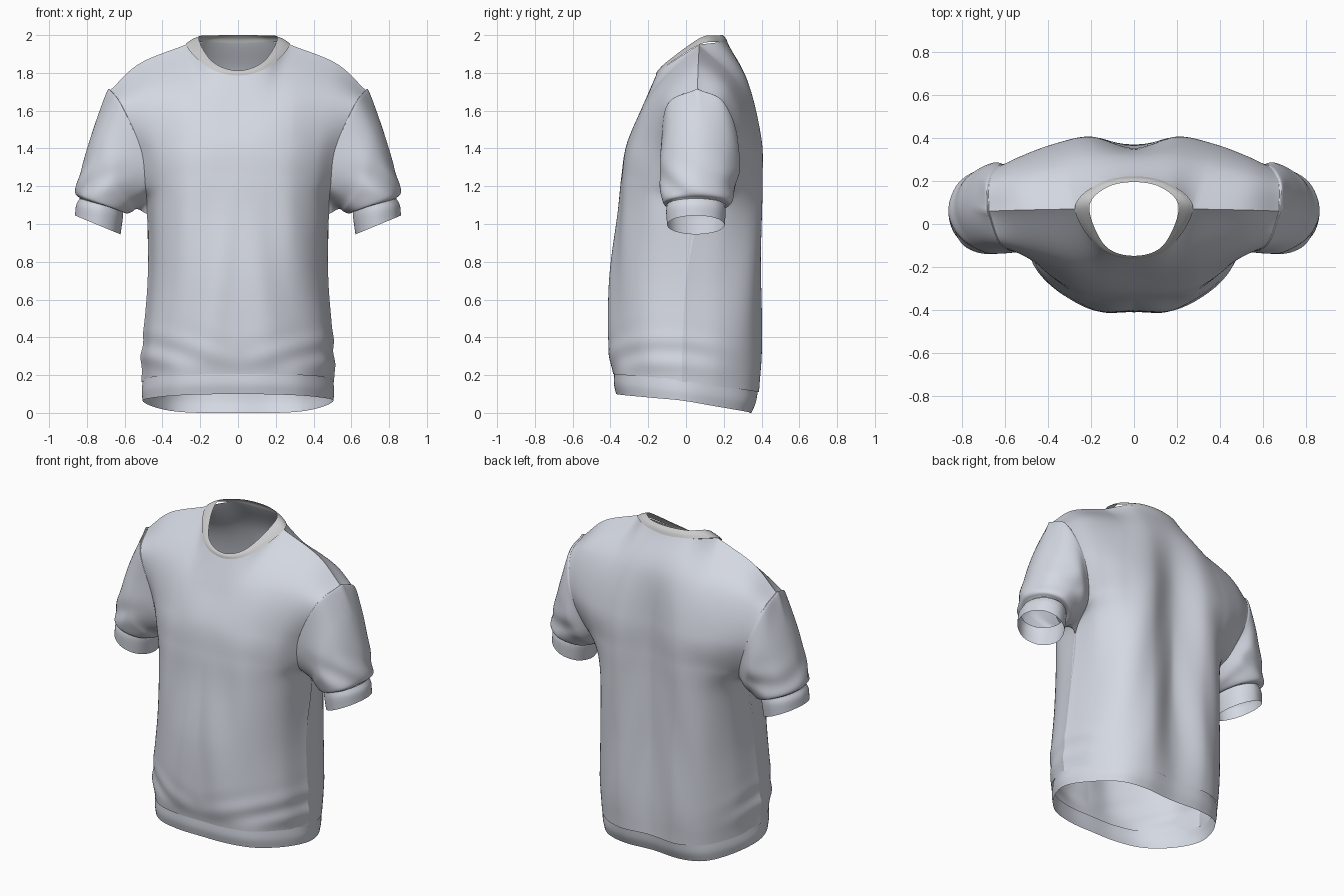
import bpy, bmesh, math
from mathutils import Vector

if "Cube" in bpy.data.objects:
    bpy.data.objects.remove(bpy.data.objects["Cube"])


def material(name, rgb):
    mat = bpy.data.materials.new(name)
    mat.diffuse_color = (*rgb, 1)
    mat.use_nodes = True
    mat.node_tree.nodes["Principled BSDF"].inputs["Base Color"].default_value = mat.diffuse_color
    return mat


CLOTH = material("cloth_blue_grey", (.66, .69, .76))
LIGHT = material("collar_light", (.9, .9, .88))


def catmull(pts, n, closed=False):
    """n+1 (open) or n (closed) samples of a smooth curve through pts."""
    pts = [Vector(p) for p in pts]
    m = len(pts)
    spans = m if closed else m - 1
    out = []
    for k in range(n if closed else n + 1):
        i = min(k * spans // n, spans - 1)
        t = k * spans / n - i
        if closed:
            a, b, c, d = (pts[(i + j) % m] for j in (-1, 0, 1, 2))
        else:
            b, c = pts[i], pts[i + 1]
            a = pts[i - 1] if i else b * 2 - c
            d = pts[i + 2] if i + 2 < m else c * 2 - b
        out.append(0.5 * (b * 2 + (c - a) * t + (a * 2 - b * 5 + c * 4 - d) * t * t
                          + (b * 3 - a - c * 3 + d) * t ** 3))
    return out


def loft(name, rows, nu, nv, closed=False, fold=None, mirror=False, mat=CLOTH, corners=False):
    """Cloth surface through rows of points; corners breaks the last row at the neck."""
    last = rows[-1]
    rows = [catmull(r, nu, closed) for r in rows]
    if corners:
        q = nu // 4
        rows[-1] = (catmull(last[:3], q)[:-1] + catmull(last[2:7], 2 * q)[:-1]
                    + catmull(last[6:], q))
    cols = [catmull(c, nv) for c in zip(*rows)]
    bm = bmesh.new()
    grid = [[bm.verts.new(fold(p) if fold else p) for p in c] for c in cols]
    n = len(grid)
    for i in range(n if closed else n - 1):
        a, b = grid[i], grid[(i + 1) % n]
        for j in range(nv):
            bm.faces.new((a[j], b[j], b[j + 1], a[j + 1]))
    bm.normal_update()
    mid = sum((v.co for v in bm.verts), Vector()) / len(bm.verts)
    if sum(f.normal.dot(f.calc_center_median() - mid) * f.calc_area() for f in bm.faces) < 0:
        bmesh.ops.reverse_faces(bm, faces=bm.faces[:])
    me = bpy.data.meshes.new(name)
    bm.to_mesh(me)
    bm.free()
    me.materials.append(mat)
    ob = bpy.data.objects.new(name, me)
    bpy.context.collection.objects.link(ob)
    if mirror:
        ob.modifiers.new("Mirror", 'MIRROR').use_mirror_merge = False
    bpy.ops.object.select_all(action='DESELECT')
    bpy.context.view_layer.objects.active = ob
    ob.select_set(True)
    bpy.ops.object.shade_smooth_by_angle(angle=math.radians(50))


def flip(p):
    return (-p[0], p[1], p[2])


def both(half):
    """Half row (centre to side) to full row."""
    return [flip(p) for p in half[:0:-1]] + list(half)


def ring(f, b):
    """Front and back half rows sharing the side point to a closed loop."""
    right = list(f) + list(b[-2::-1])
    return right + [flip(p) for p in right[-2:0:-1]]


def drape(p):
    """Bunching above the hem and soft vertical folds."""
    x, y, z = p
    ax = abs(x)
    bunch = math.exp(-((z - 0.32) / 0.1) ** 2) / (1 + math.exp((y - .15) * 20))
    hang = max(0, math.sin(math.pi * min(max((z - 0.2) / 1.2, 0), 1)))
    d = 0.012 * bunch * math.sin(40 * z - 18 * ax + 5 * y + 2 * x) * (0.1 + 1.7 * ax)
    d += 0.008 * hang * math.cos(26 * ax + 5 * z)
    return Vector((x * (1 + d), y * (1 + 1.3 * d), z))


# control rows, centre to side, hem to shoulder
front = [
    [(0, -.385, .205), (.17, -.38, .205), (.33, -.325, .2), (.45, -.19, .19), (.51, -.02, .165)],
    [(0, -.41, .36), (.16, -.405, .36), (.32, -.335, .36), (.455, -.2, .35), (.51, -.02, .33)],
    [(0, -.405, .7), (.15, -.395, .7), (.30, -.33, .7), (.43, -.19, .7), (.482, 0, .7)],
    [(0, -.36, 1.05), (.15, -.355, 1.05), (.30, -.31, 1.05), (.43, -.18, 1.05), (.48, .05, 1.06)],
    [(0, -.342, 1.24), (.15, -.338, 1.24), (.29, -.305, 1.24), (.41, -.22, 1.22), (.49, -.09, 1.2)],
    [(0, -.315, 1.42), (.15, -.31, 1.42), (.29, -.28, 1.42), (.42, -.21, 1.40), (.515, -.128, 1.4)],
    [(0, -.235, 1.61), (.15, -.225, 1.63), (.29, -.175, 1.69), (.47, -.13, 1.67), (.615, -.095, 1.63)],
    [(0, -.16, 1.785), (.16, -.115, 1.83), (.275, .07, 1.95), (.52, .065, 1.85), (.675, .06, 1.71)],
]
back = [
    [(0, .37, .11), (.2, .385, .11), (.35, .325, .12), (.46, .17, .14), front[0][4]],
    [(0, .365, .33), (.2, .40, .33), (.355, .335, .33), (.465, .18, .33), front[1][4]],
    [(0, .35, .7), (.2, .40, .7), (.35, .34, .7), (.445, .19, .7), front[2][4]],
    [(0, .345, 1.05), (.2, .403, 1.05), (.355, .345, 1.05), (.45, .215, 1.05), front[3][4]],
    [(0, .348, 1.25), (.2, .405, 1.25), (.37, .358, 1.25), (.47, .285, 1.23), (.525, .22, 1.2)],
    [(0, .352, 1.46), (.2, .398, 1.46), (.38, .365, 1.46), (.52, .318, 1.45), (.61, .275, 1.43)],
    [(0, .325, 1.75), (.18, .325, 1.75), (.34, .28, 1.74), (.54, .235, 1.71), (.67, .20, 1.64)],
    [(0, .222, 1.955), (.17, .185, 1.962), (.275, .07, 1.95), front[7][3], front[7][4]],
]
for name, rows in (("front_panel", front), ("back_panel", back)):
    loft(name, [both(r) for r in rows], 96, 112, fold=drape, corners=True)

# hem band
hem_f = [(0, -.37, .1), (.17, -.362, .098), (.33, -.31, .092), (.45, -.18, .08), (.505, -.02, .065)]
hem_b = [(0, .335, .0), (.2, .345, .0), (.35, .3, .01), (.455, .155, .035), hem_f[4]]
hem_top = ring(front[0], back[0])
hem_low = ring(hem_f, hem_b)
hem_mid = [((a[0] + b[0]) * .502, (a[1] + b[1]) * .504, (a[2] + b[2]) / 2)
           for a, b in zip(hem_top, hem_low)]
loft("hem_band", [[(x * .988, y * .985, z + .006) for x, y, z in hem_top], hem_mid, hem_low],
     128, 12, closed=True)

# collar
base = ring(front[7][:3], back[7][:3])
top = ring([(0, -.148, 1.812), (.135, -.1, 1.86), (.208, .075, 1.985)],
           [(0, .195, 2.0), (.13, .168, 1.998), None])
mid = [tuple((p + q) / 2 * k for p, q, k in zip(a, b, (1.02, 1.02, 1.001)))
       for a, b in zip(base, top)]
loft("collar", [base, mid, top], 96, 10, closed=True, mat=LIGHT)


# sleeves
def oval(outer, inner, y0, y1, n=8):
    """Tilted oval loop from the outer to the inner (x, z) point."""
    o, i = Vector((outer[0], 0, outer[1])), Vector((inner[0], 0, inner[1]))
    pts = []
    for k in range(n):
        p = (o + i) / 2 + (o - i) / 2 * math.cos(2 * math.pi * k / n)
        p.y = (y0 + y1) / 2 - (y1 - y0) / 2 * math.sin(2 * math.pi * k / n)
        pts.append(p)
    return pts


def creases(p):
    """Gentle diagonal wrinkles near the cuff."""
    d = .005 * math.exp(-((p.z - 1.2) / .1) ** 2) * math.sin(34 * p.z + 22 * p.y + 12 * p.x)
    d *= min(max((p.x - .53) / .1, 0), 1)
    return Vector((p.x + d, p.y + d * (1 if p.y > .06 else -1), p.z))


# the armhole follows the side edges of both panels
edge_f, edge_b = (catmull([r[4] for r in rows], 70)[30:] for rows in (front, back))
arm = [drape(p) for p in edge_f[::-1] + edge_b[1:-1]]
hub = sum(arm, Vector()) / len(arm)
puff = [hub + (p - hub) * 1.01 + Vector((.018, 0, -.012)) * min(max((p.z - 1.1) * 2.5, .2), 1)
        for p in arm]
cuff_join = oval((.838, 1.135), (.61, 1.07), -.1, .205)
loft("sleeve", [arm, puff,
                oval((.757, 1.53), (.535, 1.08), -.14, .285),
                oval((.815, 1.345), (.56, 1.065), -.135, .262),
                oval((.858, 1.18), (.59, 1.055), -.122, .24),
                cuff_join], 80, 50, closed=True, fold=creases, mirror=True)
loft("cuff", [cuff_join,
              oval((.857, 1.1), (.61, 1.03), -.105, .21),
              oval((.863, 1.045), (.622, .945), -.1, .205)],
     80, 10, closed=True, mirror=True)
